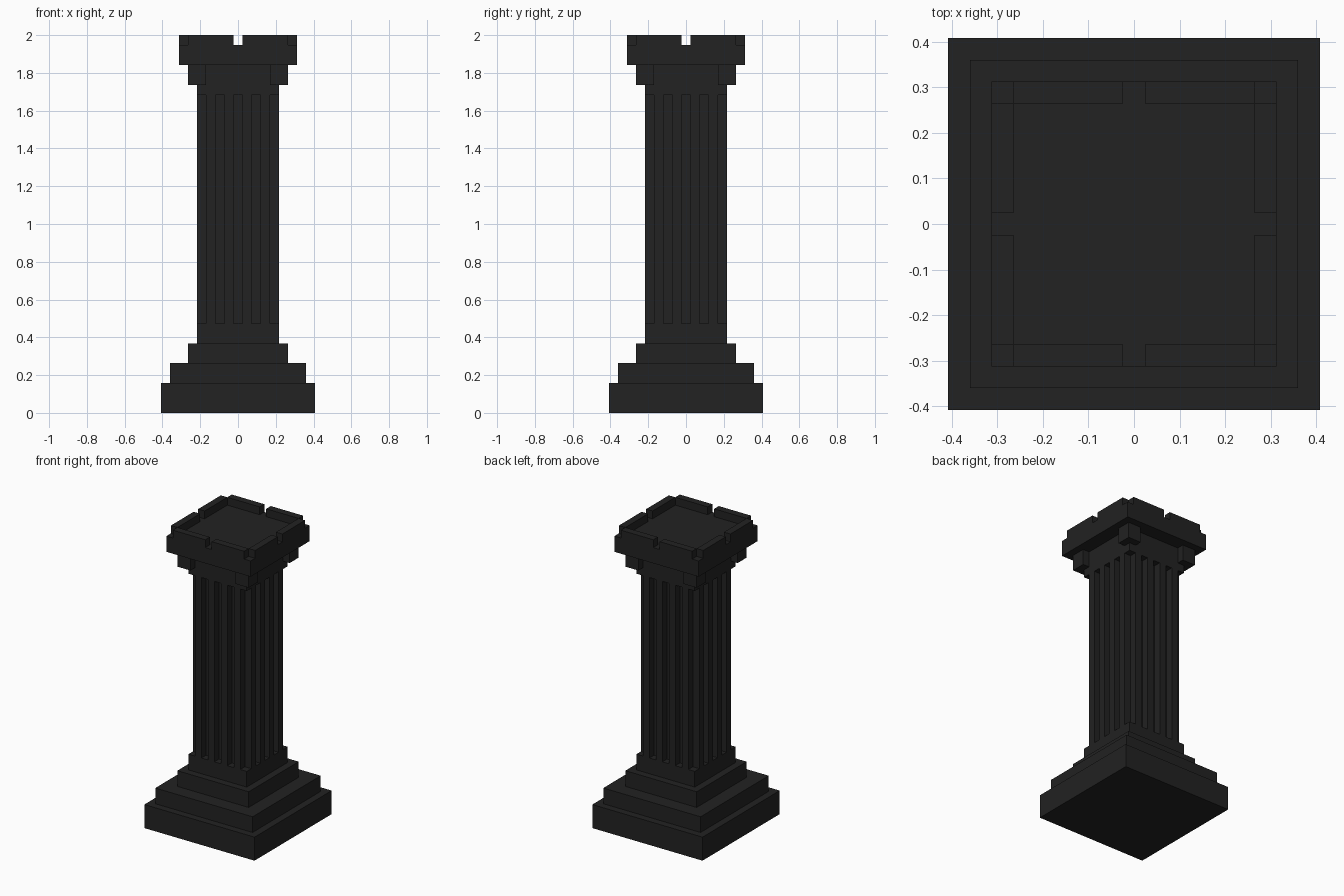
import bpy
import bmesh
from mathutils import Matrix, Vector

cube = bpy.data.objects.get("Cube")
if cube:
    bpy.data.objects.remove(cube, do_unlink=True)

# Everything sits on a block lattice: U across, H up
U = 0.0481
H = 2 / 38

stone = bpy.data.materials.new("dark_stone")
stone.use_nodes = True
colour = (0.016, 0.016, 0.016, 1)
stone.diffuse_color = colour
stone.node_tree.nodes["Principled BSDF"].inputs["Base Color"].default_value = colour


def finish(name, bm):
    bmesh.ops.recalc_face_normals(bm, faces=bm.faces)
    mesh = bpy.data.meshes.new(name)
    bm.to_mesh(mesh)
    bm.free()
    mesh.materials.append(stone)
    obj = bpy.data.objects.new(name, mesh)
    bpy.context.collection.objects.link(obj)
    return obj


def add_box(bm, low, high):
    """Box between two lattice corners."""
    a, b = Vector(low), Vector(high)
    size, mid = b - a, (a + b) / 2
    scale = Matrix.Diagonal((U, U, H, 1))
    box = Matrix.Translation(mid) @ Matrix.Diagonal((*size, 1))
    bmesh.ops.create_cube(bm, size=1, matrix=scale @ box)


def slab(name, half, bottom, top):
    bm = bmesh.new()
    add_box(bm, (-half, -half, bottom), (half, half, top))
    finish(name, bm)


def four_sides(name, boxes):
    """Repeat boxes about the vertical axis, once per side."""
    bm = bmesh.new()
    for turn in range(4):
        part = bmesh.new()
        for low, high in boxes:
            add_box(part, low, high)
        part.transform(Matrix.Rotation(turn * 1.5707963, 4, 'Z'))
        mesh = bpy.data.meshes.new("temp")
        part.to_mesh(mesh)
        part.free()
        bm.from_mesh(mesh)
        bpy.data.meshes.remove(mesh)
    finish(name, bm)


# Stepped base, shaft collars and capital
slab("plinth", 8.5, 0, 3)
slab("middle_step", 7.5, 3, 5)
slab("upper_step", 5.5, 5, 7)
slab("shaft_foot", 4.5, 7, 9)
slab("shaft_neck", 4.5, 32, 35)
slab("capital", 6.5, 35, 37)

# Fluted shaft: one side's outline turned four times, then extruded
side = []
for k in (-3, -1, 1, 3):
    side += [(3.5, k - .5), (4.5, k - .5), (4.5, k + .5), (3.5, k + .5)]
side.pop()
outline = []
for turn in range(4):
    outline += side
    side = [(-y, x) for x, y in side]
bm = bmesh.new()
base = bm.faces.new([bm.verts.new((x * U, y * U, 9 * H)) for x, y in outline])
grown = bmesh.ops.extrude_face_region(bm, geom=[base], use_keep_orig=True)
top_verts = [v for v in grown["geom"] if isinstance(v, bmesh.types.BMVert)]
bmesh.ops.translate(bm, verts=top_verts, vec=(0, 0, 23 * H))
finish("fluted_shaft", bm)

# Corner brackets under the capital
four_sides("corner_brackets", [((3.5, 3.5, 33), (5.5, 5.5, 35))])

# Parapet with gaps at the corners and mid-sides
four_sides("parapet", [((5.5, .5, 37), (6.5, 5.5, 38)),
                       ((5.5, -5.5, 37), (6.5, -.5, 38))])
